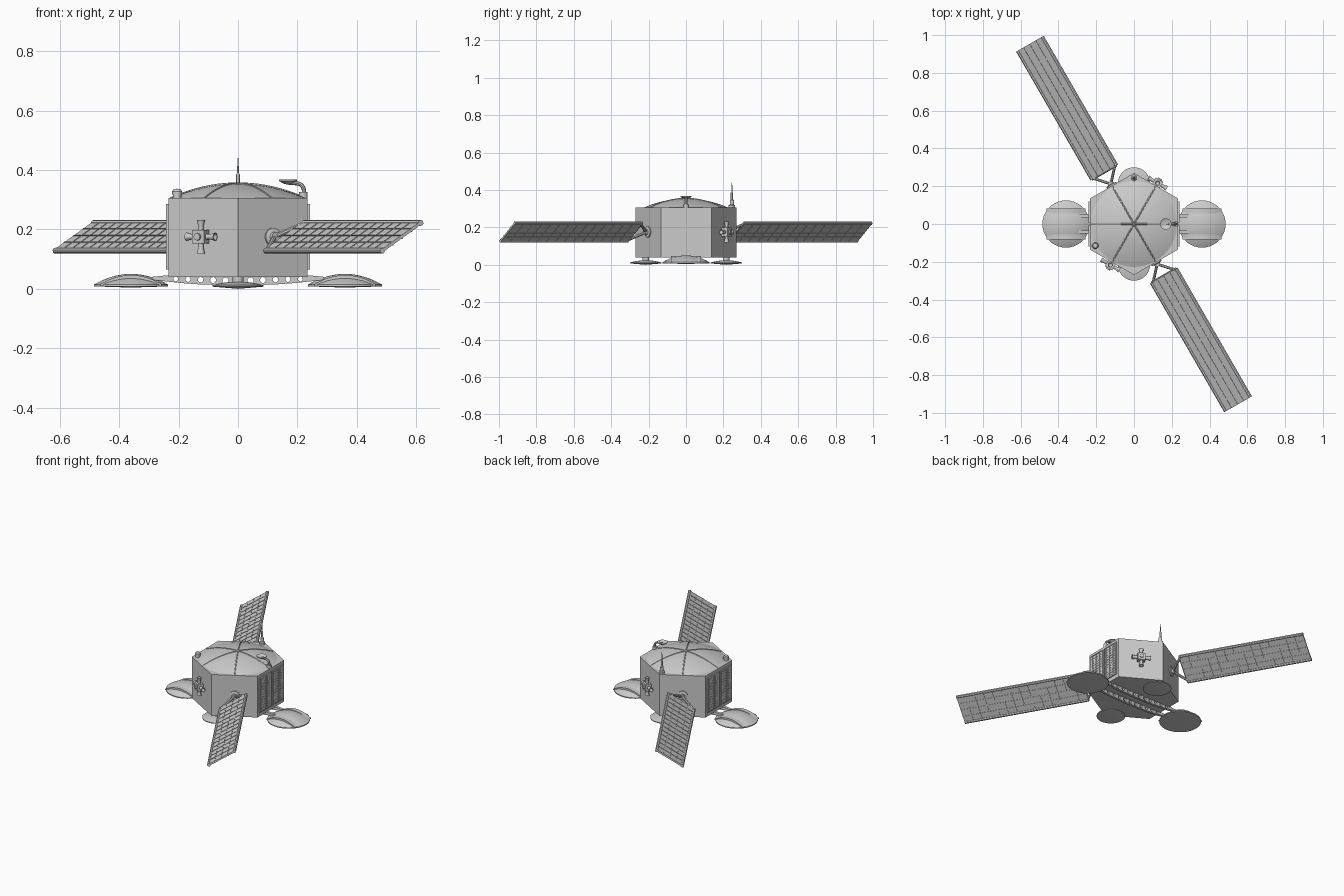
import bpy, bmesh, math
from mathutils import Matrix, Vector

if "Cube" in bpy.data.objects:
    bpy.data.objects.remove(bpy.data.objects["Cube"], do_unlink=True)

grey = bpy.data.materials.new("light_grey")
grey.use_nodes = True
grey.diffuse_color = (0.6, 0.6, 0.6, 1)
grey.node_tree.nodes["Principled BSDF"].inputs["Base Color"].default_value = (0.6, 0.6, 0.6, 1)

I = Matrix.Identity(4)
T = lambda x, y, z: Matrix.Translation((x, y, z))
R = lambda deg, axis: Matrix.Rotation(math.radians(deg), 4, axis)


def finish(name, data, matrix=I):
    ob = bpy.data.objects.new(name, data)
    bpy.context.collection.objects.link(ob)
    data.materials.append(grey)
    ob.matrix_world = matrix
    bpy.ops.object.select_all(action='DESELECT')
    ob.select_set(True)
    bpy.context.view_layer.objects.active = ob
    if ob.type == 'CURVE':
        bpy.ops.object.convert(target='MESH')
        ob = bpy.context.object
    bpy.ops.object.shade_smooth_by_angle(angle=math.radians(30))
    return ob


def boxes(name, items, matrix=I):
    """One mesh made of boxes, each given as (size, centre)."""
    bm = bmesh.new()
    for size, centre in items:
        bmesh.ops.create_cube(bm, size=1, matrix=T(*centre) @ Matrix.Diagonal((*size, 1)))
    me = bpy.data.meshes.new(name)
    bm.to_mesh(me)
    bm.free()
    return finish(name, me, matrix)


def lathe(name, profile, matrix=I, sides=32):
    """Spin (radius, height) points round the local z axis."""
    bm = bmesh.new()
    vs = [bm.verts.new((r, 0, z)) for r, z in profile]
    es = [bm.edges.new(p) for p in zip(vs, vs[1:])]
    bmesh.ops.spin(bm, geom=vs + es, cent=(0, 0, 0), axis=(0, 0, 1),
                   angle=math.tau, steps=sides, use_merge=False)
    bmesh.ops.remove_doubles(bm, verts=bm.verts, dist=1e-5)
    bmesh.ops.recalc_face_normals(bm, faces=bm.faces)
    me = bpy.data.meshes.new(name)
    bm.to_mesh(me)
    bm.free()
    return finish(name, me, matrix)


def tube(name, points, radius, matrix=I):
    cu = bpy.data.curves.new(name, 'CURVE')
    cu.dimensions = '3D'
    cu.bevel_depth = radius
    cu.bevel_resolution = 2
    cu.use_fill_caps = True
    sp = cu.splines.new('POLY')
    sp.points.add(len(points) - 1)
    for p, co in zip(sp.points, points):
        p.co = (*co, 1)
    return finish(name, cu, matrix)


def plate(name, loops, x, y, half):
    """Upright plate in the xz plane; inner loops become holes."""
    cu = bpy.data.curves.new(name, 'CURVE')
    cu.dimensions = '2D'
    cu.fill_mode = 'BOTH'
    cu.extrude = half
    for loop in loops:
        sp = cu.splines.new('POLY')
        sp.points.add(len(loop) - 1)
        for p, (a, b) in zip(sp.points, loop):
            p.co = (a, b, 0, 1)
        sp.use_cyclic_u = True
    return finish(name, cu, T(x, y, 0) @ R(90, 'X'))


def cap(radius, base, height, n=10):
    """Profile of a shallow dome from rim to apex."""
    return [(radius * (1 - i / n), base + height * (1 - (1 - i / n) ** 2)) for i in range(n + 1)]


# Hexagonal body with corners on the y axis
lathe("body", [(0, 0.04), (0.27, 0.04), (0.27, 0.305), (0, 0.305)], R(90, 'Z'), 6)

# Domed roof and its ribs
lathe("roof_dome", [(0, 0.3)] + cap(0.232, 0.303, 0.051), I, 48)
for k in range(6):
    tube("roof_rib", [(r, 0, z) for r, z in cap(0.229, 0.303, 0.051)], 0.004, R(60 * k, 'Z'))

# Wing arrays: slab, edge rails, cell grid, yoke and hub
START, END, HALF = 0.315, 1.102, 0.088
MID, LEN = (START + END) / 2, END - START
for side, angle, tilt in (("front", -60, 32), ("back", 120, -32)):
    turn = R(angle, 'Z') @ T(0, 0, 0.175)
    M = turn @ R(tilt, 'X')
    boxes(side + "_panel", [((LEN, 2 * HALF, 0.01), (MID, 0, 0))], M)
    lines = [((LEN, 0.003, 0.014), (MID, HALF * c / 2, 0)) for c in (-1, 0, 1)]
    lines += [((0.003, 2 * HALF, 0.014), (START + LEN * i / 14, 0, 0)) for i in range(1, 14)]
    boxes(side + "_panel_grid", lines, M)
    for s in (-1, 1):
        tube(side + "_panel_rail", [(START, s * HALF, 0), (END, s * HALF, 0)], 0.01, M)
        tube(side + "_yoke_arm", [(0.245, 0, 0), (START + 0.01, s * (HALF - 0.002), 0)], 0.008, M)
    tube(side + "_yoke_bar", [(START, -HALF, 0), (START, HALF, 0)], 0.006, M)
    lathe(side + "_hub", [(0, 0.22), (0.03, 0.22), (0.03, 0.24), (0.016, 0.244),
                          (0.016, 0.258), (0, 0.258)], turn @ R(90, 'Y'), 24)

# Thruster clusters
for side, angle in (("front", -120), ("back", 60)):
    M = R(angle, 'Z') @ T(0.25, 0, 0.175)
    boxes(side + "_thruster_block", [((0.04, 0.046, 0.046), (0, 0, 0))], M)
    for k in range(4):
        lathe(side + "_thruster_nozzle",
              [(0, 0.02), (0.01, 0.02), (0.009, 0.036), (0.014, 0.056), (0.011, 0.056), (0, 0.04)],
              M @ R(90 * k, 'X'), 16)
    lathe(side + "_thruster_cap", [(0.012, 0.015), (0.012, 0.028), (0, 0.028)], M @ R(90, 'Y'), 16)

# Radiator doors on both flat sides: backing, frame and small raised cells
for side, angle in (("left", 0), ("right", 180)):
    for s in (-1, 1):
        M = R(angle, 'Z') @ T(0.236, s * 0.0635, 0.175)
        boxes(side + "_radiator", [((0.006, 0.113, 0.22), (0, 0, 0))], M)
        frame = [((0.011, 0.006, 0.22), (0, e * 0.0535, 0)) for e in (-1, 1)]
        frame += [((0.011, 0.113, 0.006), (0, 0, e * 0.107)) for e in (-1, 1)]
        boxes(side + "_radiator_frame", frame, M)
        cells = [((0.01, 0.012, 0.012), (0, (i - 2.5) * 0.0165, (j - 5.5) * 0.0168))
                 for i in range(6) for j in range(12)]
        boxes(side + "_radiator_cells", cells, M)

# Large side pads with two raised bands each
PAD = 0.125
for side, s in (("left", 1), ("right", -1)):
    lathe(side + "_pad", [(0, 0.004), (PAD, 0.008)] + cap(PAD, 0.014, 0.036), T(s * 0.36, 0, 0), 40)
    for e in (-1, 1):
        reach = 0.102
        arc = [(reach * t / 8, 0.016 + 0.03 * (1 - (t / 8) ** 2)) for t in range(-8, 9)]
        plate(side + "_pad_band", [arc + [(reach, 0.01), (-reach, 0.01)]], s * 0.36, e * 0.068, 0.013)

# Small pads with posts
for side, s in (("front", -1), ("back", 1)):
    lathe(side + "_pad", [(0, 0), (0.085, 0.007)] + cap(0.085, 0.012, 0.012), T(0, s * 0.215, 0), 36)
    lathe(side + "_pad_post", [(0.018, 0.015), (0.018, 0.042)], T(0, s * 0.215, 0), 16)

# Perforated beams linking the large pads
half = [(0.0, 0.012), (0.12, 0.014), (0.2, 0.02), (0.29, 0.03), (0.29, 0.04), (0.24, 0.045)]
outline = half + [(-x, z) for x, z in reversed(half[1:])]
holes = []
for k in range(-5, 6):
    x, z, r = 0.042 * k, 0.027 + 0.0012 * abs(k), 0.011 - 0.0006 * abs(k)
    holes.append([(x + r * math.cos(a * math.tau / 14), z + r * math.sin(a * math.tau / 14))
                  for a in range(14)])
for e in (-1, 1):
    plate("pad_beam", [outline] + holes, 0, e * 0.043, 0.008)

# Whip antenna at the back corner
lathe("whip_antenna", [(0, 0.3), (0.017, 0.3), (0.017, 0.318), (0.011, 0.322), (0.011, 0.345),
                       (0.006, 0.35), (0.006, 0.385), (0.003, 0.39), (0.002, 0.44), (0, 0.44)],
      T(0, 0.245, 0), 16)

# Small sensor knob
lathe("sensor_knob", [(0.014, 0.3), (0.014, 0.318), (0.017, 0.318), (0.017, 0.328),
                      (0.012, 0.335), (0, 0.337)], T(-0.205, -0.115, 0), 20)

# Dish antenna on a bent arm
lathe("dish_base", [(0.014, 0.3), (0.014, 0.325), (0, 0.325)], T(0.22, 0, 0), 16)
bend = [(0.197 + 0.025 * math.cos(a * math.pi / 12), 0, 0.33 + 0.025 * math.sin(a * math.pi / 12))
        for a in range(7)]
tube("dish_arm", [(0.222, 0, 0.3)] + bend + [(0.17, 0, 0.357)], 0.007)
lathe("dish", [(0, 0.35), (0.015, 0.354), (0.03, 0.363), (0.03, 0.367), (0.015, 0.36), (0, 0.358)],
      T(0.168, 0, 0), 24)
